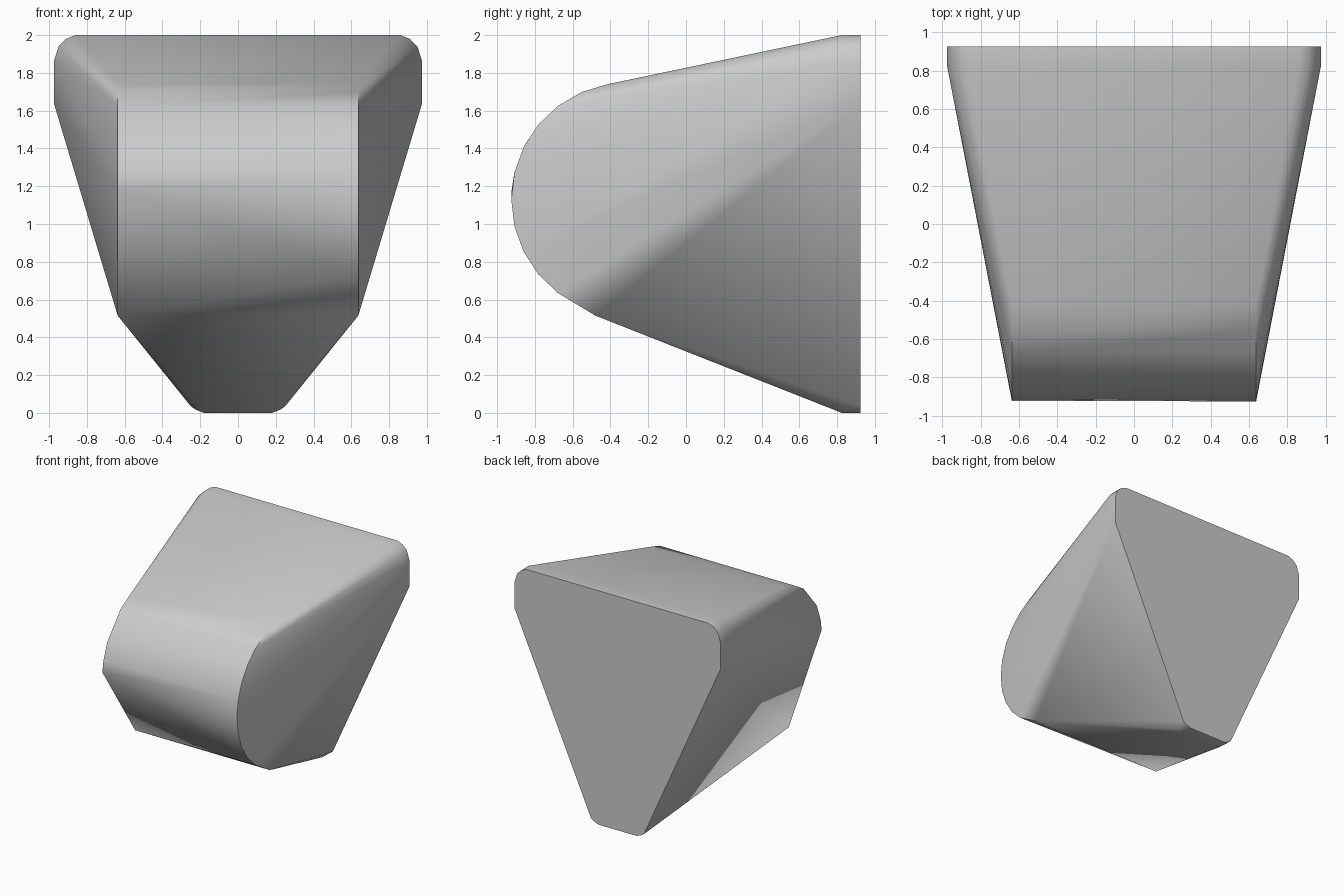
import bpy, bmesh
from math import cos, sin, radians

cube = bpy.data.objects.get("Cube")
if cube:
    bpy.data.objects.remove(cube, do_unlink=True)

grey = bpy.data.materials.new("plain grey")
grey.use_nodes = True
colour = (0.6, 0.6, 0.6, 1)
grey.diffuse_color = colour
grey.node_tree.nodes["Principled BSDF"].inputs["Base Color"].default_value = colour

HALF_NOSE = 0.637
BACK, RIM = 0.925, 0.825


def nose_point(x, angle):
    """Point on the rounded nose, angle measured up from straight ahead."""
    a = radians(angle)
    return (x, -0.305 - 0.62 * cos(a), 1.13 + 0.62 * sin(a))


# Rounded nose: full arc at +x, shortened arc at -x
points = [nose_point(HALF_NOSE, i * 13.3) for i in range(-5, 7)]
points += [nose_point(-HALF_NOSE, a) for a in (79.8, 66.5, 53.2, 27, 13.3, 4.6)]
points += [(s * HALF_NOSE, -0.48, 0.515) for s in (-1, 1)]

# Back plate outline with rounded corners and a short straight rim
corners = [(0.975, 1.86), (0.95, 1.94), (0.91, 1.98), (0.86, 2.0),
           (0.25, 0.035), (0.22, 0.015), (0.18, 0.0)]
for s in (-1, 1):
    points.append((s * 0.975, BACK, 1.64))
    for x, z in corners:
        points.append((s * x, BACK, z))
        if z > 1 or z < 0.03:
            points.append((s * x, RIM, z))

# Wrap the points in one convex skin
bm = bmesh.new()
for p in points:
    bm.verts.new(p)
hull = bmesh.ops.convex_hull(bm, input=bm.verts[:])
loose = [v for v in bm.verts if not v.link_faces]
bmesh.ops.delete(bm, geom=loose, context='VERTS')
bmesh.ops.dissolve_limit(bm, angle_limit=radians(0.5),
                         verts=bm.verts[:], edges=bm.edges[:])
bmesh.ops.recalc_face_normals(bm, faces=bm.faces[:])

mesh = bpy.data.meshes.new("wedge_block")
bm.to_mesh(mesh)
bm.free()
mesh.materials.append(grey)
block = bpy.data.objects.new("wedge_block", mesh)
bpy.context.collection.objects.link(block)

# Smooth shading with crisp nose ends and back edges
bpy.ops.object.select_all(action='DESELECT')
block.select_set(True)
bpy.context.view_layer.objects.active = block
bpy.ops.object.shade_smooth_by_angle(angle=radians(40))
